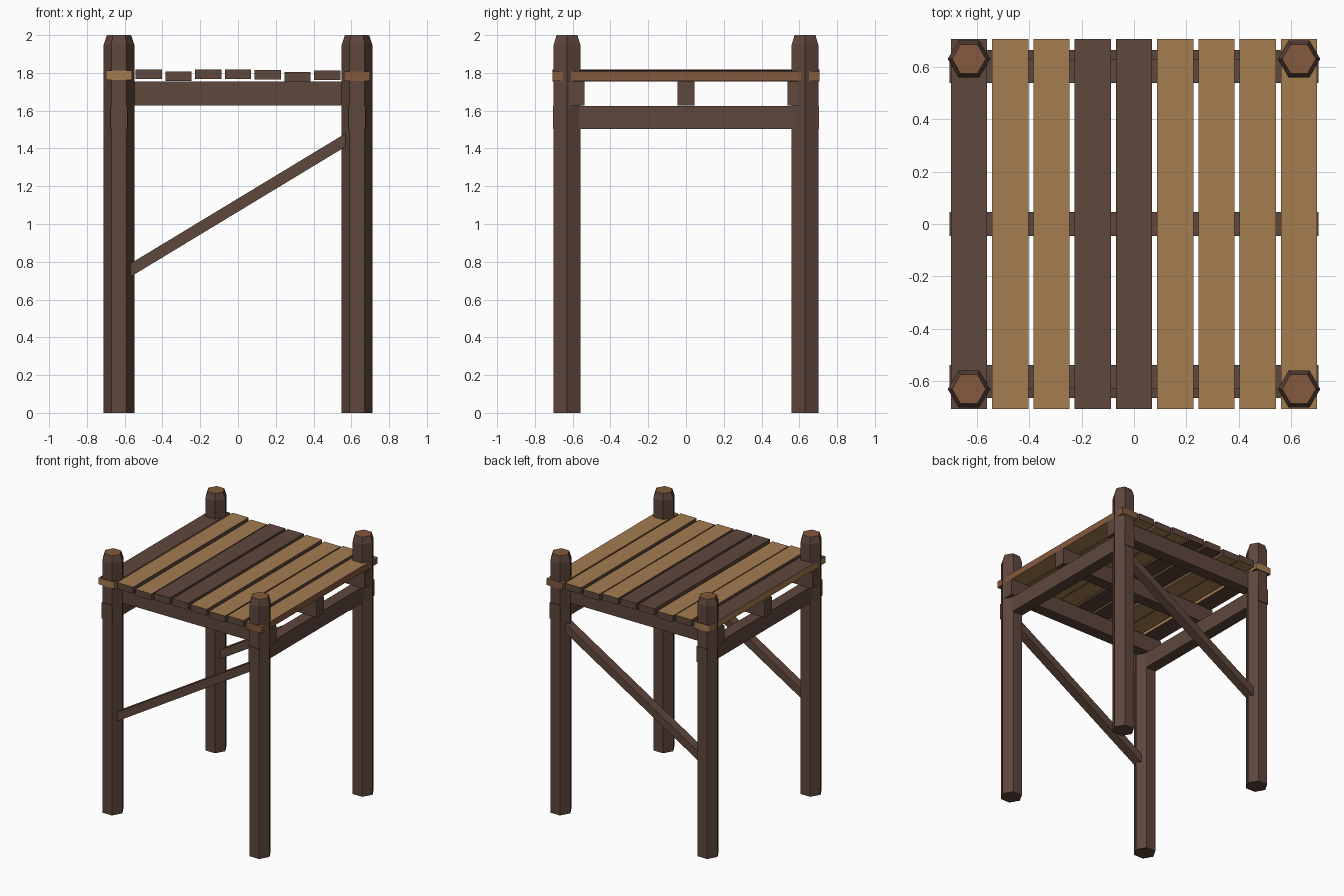
import bpy, bmesh, math
from mathutils import Matrix

if "Cube" in bpy.data.objects:
    bpy.data.objects.remove(bpy.data.objects["Cube"])


def srgb(*c):
    return [(v / 12.92 if v <= 0.04045 else ((v + 0.055) / 1.055) ** 2.4) for v in c] + [1.0]


def material(name, *c):
    m = bpy.data.materials.new(name)
    m.diffuse_color = srgb(*c)
    m.use_nodes = True
    m.node_tree.nodes["Principled BSDF"].inputs["Base Color"].default_value = m.diffuse_color
    return m


DARK = material("dark_wood", 0.37, 0.277, 0.235)
TAN = material("tan_wood", 0.645, 0.49, 0.315)
ORANGE = material("cut_wood", 0.52, 0.35, 0.24)


def finish(name, bm, mats, rule=None):
    bm.normal_update()
    if rule:
        for f in bm.faces:
            f.material_index = rule(f)
    me = bpy.data.meshes.new(name)
    bm.to_mesh(me)
    bm.free()
    for m in mats:
        me.materials.append(m)
    ob = bpy.data.objects.new(name, me)
    bpy.context.collection.objects.link(ob)
    return ob


def box(name, loc, size, mats, rule=None, tilt=0.0):
    bm = bmesh.new()
    m = Matrix.Translation(loc) @ Matrix.Rotation(-tilt, 4, 'Y') @ Matrix.Diagonal((*size, 1))
    bmesh.ops.create_cube(bm, size=1, matrix=m)
    return finish(name, bm, mats, rule)


# Hexagonal posts with a chamfered, freshly cut top
def post(name, x, y):
    bm = bmesh.new()
    rings = []
    for r, z in ((0.081, 0), (0.081, 1.95), (0.064, 2.0)):
        rings.append([bm.verts.new((x + r * math.cos(i * math.pi / 3),
                                    y + r * math.sin(i * math.pi / 3), z)) for i in range(6)])
    bm.faces.new(rings[0][::-1])
    bm.faces.new(rings[2])
    for a, b in zip(rings, rings[1:]):
        for i in range(6):
            j = (i + 1) % 6
            bm.faces.new((a[i], a[j], b[j], b[i]))
    finish(name, bm, [DARK, ORANGE], lambda f: int(f.normal.z > 0.9))


for xn, x in (("left", -0.63), ("right", 0.63)):
    for yn, y in (("front", -0.63), ("back", 0.63)):
        post(f"{yn}_{xn}_post", x, y)
    # Side beams that carry the joists
    box(f"{xn}_side_beam", (x, 0, 1.565), (0.09, 1.41, 0.122), [DARK])

# Joists under the deck
for n, y in (("front", -0.583), ("middle", 0), ("back", 0.583)):
    box(f"{n}_joist", (0, y, 1.691), (1.41, 0.09, 0.128), [DARK])

# Diagonal braces, low on the left and high on the right
slope = math.atan(0.605)
for n, y in (("front", -0.63), ("back", 0.63)):
    box(f"{n}_brace", (0, y, 1.1), (1.42, 0.07, 0.06), [DARK], tilt=slope)


# Deck planks: (face colour, edge colour, centre height)
planks = [(DARK, TAN, 1.787), (TAN, DARK, 1.793), (TAN, DARK, 1.782),
          (DARK, DARK, 1.793), (DARK, DARK, 1.793), (TAN, DARK, 1.79),
          (TAN, DARK, 1.78), (TAN, DARK, 1.788), (TAN, ORANGE, 1.782)]
for i, (face, edge, z) in enumerate(planks):
    box(f"plank_{i + 1}", ((i - 4) * 0.1575, 0, z), (0.138, 1.412, 0.05), [face, edge],
        lambda f: int(abs(f.normal.z) < 0.5))
